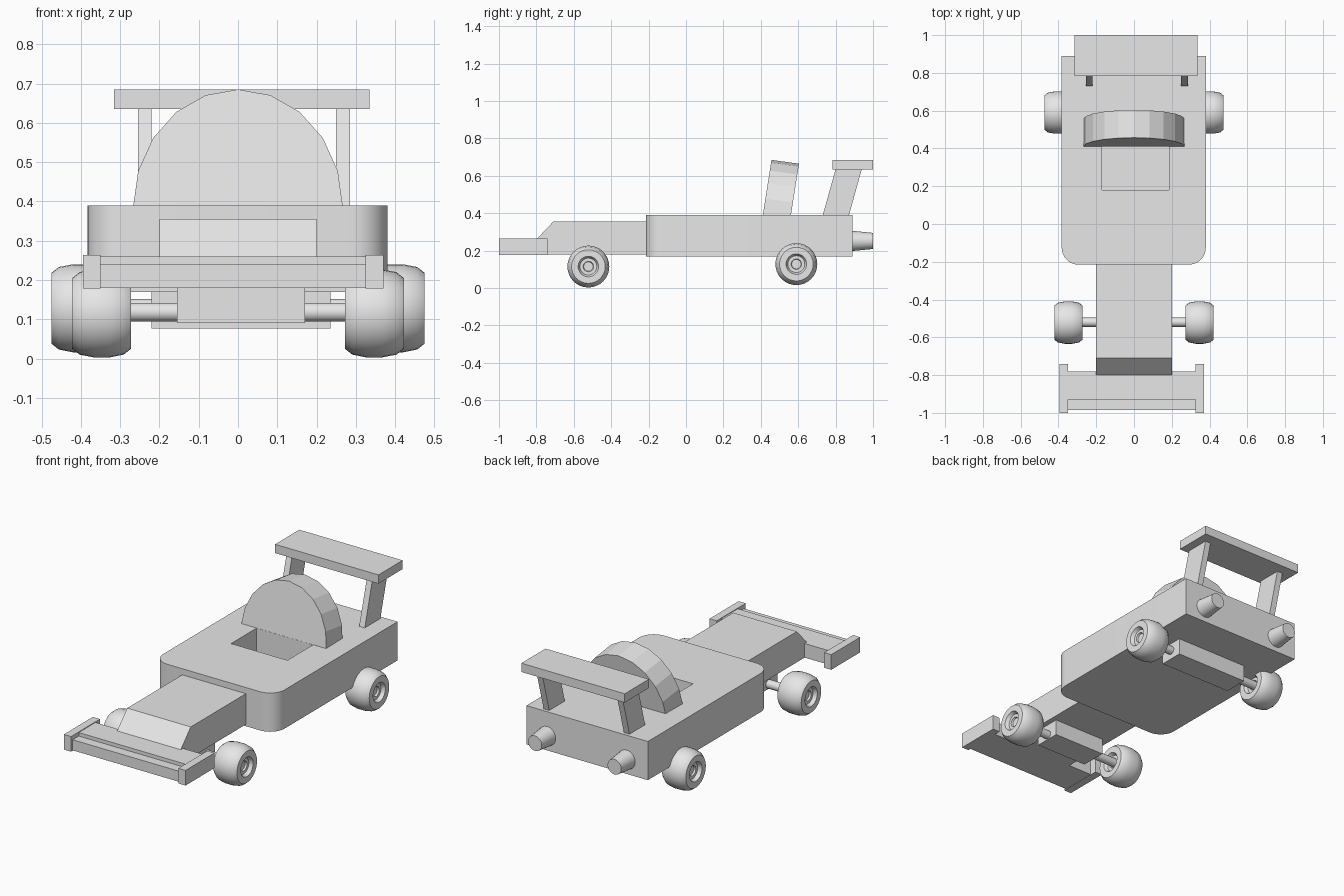
import bpy, bmesh, math
from mathutils import Matrix, Vector

if "Cube" in bpy.data.objects:
    bpy.data.objects.remove(bpy.data.objects["Cube"], do_unlink=True)

grey = bpy.data.materials.new("plain_grey")
grey.use_nodes = True
grey.diffuse_color = (0.8, 0.8, 0.8, 1)
grey.node_tree.nodes["Principled BSDF"].inputs["Base Color"].default_value = (0.8, 0.8, 0.8, 1)


def finish(name, bm, smooth=None):
    bmesh.ops.recalc_face_normals(bm, faces=bm.faces)
    mesh = bpy.data.meshes.new(name)
    bm.to_mesh(mesh)
    bm.free()
    mesh.materials.append(grey)
    ob = bpy.data.objects.new(name, mesh)
    bpy.context.collection.objects.link(ob)
    if smooth:
        bpy.ops.object.select_all(action="DESELECT")
        ob.select_set(True)
        bpy.context.view_layer.objects.active = ob
        bpy.ops.object.shade_smooth_by_angle(angle=math.radians(smooth))
    return ob


def prism(name, points, offset, smooth=None):
    """Extrude a closed 3D outline along an offset."""
    bm = bmesh.new()
    face = bm.faces.new([bm.verts.new(p) for p in points])
    new = bmesh.ops.extrude_face_region(bm, geom=[face], use_keep_orig=True)["geom"]
    bmesh.ops.translate(bm, vec=offset, verts=[v for v in new if isinstance(v, bmesh.types.BMVert)])
    return finish(name, bm, smooth)


def side_prism(name, profile, x0, x1):
    """Extrude a (y, z) outline across the car."""
    return prism(name, [(x0, y, z) for y, z in profile], (x1 - x0, 0, 0))


def box(name, x0, x1, y0, y1, z0, z1):
    return side_prism(name, [(y0, z0), (y1, z0), (y1, z1), (y0, z1)], x0, x1)


def rod(name, start, end, r1, r2, sides=24):
    a, b = Vector(start), Vector(end)
    bm = bmesh.new()
    turn = (b - a).to_track_quat("Z", "Y").to_matrix().to_4x4()
    bmesh.ops.create_cone(bm, cap_ends=True, segments=sides, radius1=r1, radius2=r2,
                          depth=(b - a).length, matrix=Matrix.Translation((a + b) / 2) @ turn)
    return finish(name, bm, 40)


def wheel(name, side, x, y, z):
    """Lathe a barrel tyre with a recessed hub around the x axis."""
    half = [(0.0, 0.045), (0.025, 0.045), (0.028, 0.055), (0.045, 0.055),
            (0.055, 0.075), (0.09, 0.075), (0.105, 0.056), (0.112, 0.02)]
    profile = half + [(r, -d) for r, d in reversed(half)]
    bm = bmesh.new()
    verts = [bm.verts.new((x + side * d, y, z + r)) for r, d in profile]
    edges = [bm.edges.new(pair) for pair in zip(verts, verts[1:])]
    bmesh.ops.spin(bm, geom=verts + edges, cent=(x, y, z), axis=(1, 0, 0),
                   angle=math.tau, steps=32, use_duplicate=False)
    bmesh.ops.remove_doubles(bm, verts=bm.verts, dist=0.0005)
    return finish(name, bm, 30)


# Main body with rounded front corners
radius = 0.09
outline = [(0.38, 0.89, 0.17), (-0.383, 0.89, 0.17)]
for cx, start in ((-0.383 + radius, 180), (0.38 - radius, 270)):
    for i in range(9):
        a = math.radians(start + 90 * i / 8)
        outline.append((cx + radius * math.cos(a), -0.215 + radius + radius * math.sin(a), 0.17))
body = prism("body", outline, (0, 0, 0.22), 30)

# Cockpit opening
cutter = box("cockpit_cutter", -0.17, 0.185, 0.18, 0.41, 0.18, 0.5)
cutter.hide_render = True
cut = body.modifiers.new("cockpit", "BOOLEAN")
cut.operation = "DIFFERENCE"
cut.solver = "EXACT"
cut.object = cutter
bpy.context.view_layer.objects.active = body
bpy.ops.object.modifier_apply(modifier=cut.name)
bpy.data.objects.remove(cutter, do_unlink=True)

# Leaning half-round headrest
arch = []
for i in range(11):
    a = math.pi * i / 10
    up = math.sin(a)
    arch.append((0.267 * math.cos(a), 0.41 + 0.047 * up, 0.385 + 0.3 * up))
prism("headrest", arch, (0, 0.147, -0.02))

# Nose with sloped tip
side_prism("nose", [(-0.2, 0.18), (-0.2, 0.355), (-0.71, 0.355), (-0.8, 0.26), (-0.8, 0.18)], -0.2, 0.2)

# Front wing with a stepped leading edge and end plates
side_prism("front_wing", [(-0.985, 0.18), (-0.985, 0.24), (-0.93, 0.24), (-0.93, 0.26),
                          (-0.78, 0.26), (-0.78, 0.18)], -0.35, 0.33)
box("right_end_plate", -0.395, -0.35, -1, -0.74, 0.178, 0.264)
box("left_end_plate", 0.325, 0.37, -1, -0.74, 0.178, 0.264)

# Rear wing and leaning struts
box("rear_wing", -0.315, 0.335, 0.783, 1, 0.635, 0.685)
for name, x in (("right_wing_strut", -0.255), ("left_wing_strut", 0.25)):
    side_prism(name, [(0.73, 0.385), (0.87, 0.385), (0.94, 0.637), (0.8, 0.637)], x, x + 0.035)

# Axle housings and axles
box("front_axle_housing", -0.155, 0.17, -0.6, -0.45, 0.09, 0.185)
box("rear_axle_housing", -0.22, 0.235, 0.52, 0.66, 0.076, 0.175)
rod("front_axle", (-0.3, -0.52, 0.118), (0.3, -0.52, 0.118), 0.024, 0.024)
rod("rear_axle", (-0.36, 0.59, 0.128), (0.36, 0.59, 0.128), 0.024, 0.024)

# Wheels and exhausts, one per side
for label, s in (("left", 1), ("right", -1)):
    wheel(label + "_front_wheel", s, s * 0.347, -0.522, 0.115)
    wheel(label + "_rear_wheel", s, s * 0.4, 0.59, 0.128)
    rod(label + "_exhaust", (s * 0.25, 0.88, 0.252), (s * 0.25, 1, 0.252), 0.055, 0.043)
